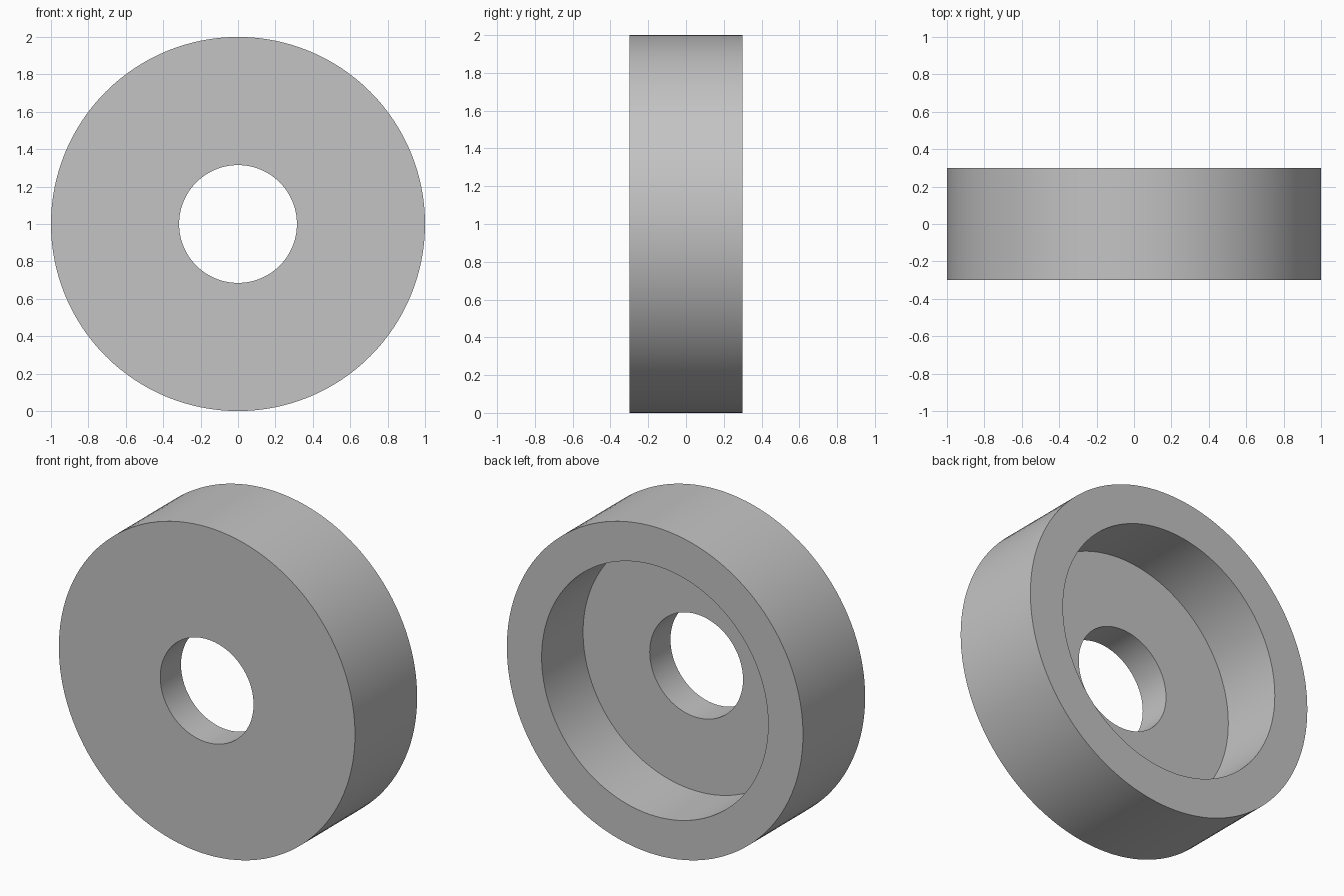
import bpy, bmesh, math
from mathutils import Matrix, Vector

if "Cube" in bpy.data.objects:
    bpy.data.objects.remove(bpy.data.objects["Cube"])

SEGMENTS = 128

# Single plain grey
grey = bpy.data.materials.new("plain_grey")
grey.diffuse_color = (0.55, 0.55, 0.55, 1)
grey.use_nodes = True
grey.node_tree.nodes["Principled BSDF"].inputs["Base Color"].default_value = grey.diffuse_color

# Closed cross-section as (radius, y): outer wall, back rim, recess, floor, bore
profile = [(1.0, -0.3), (1.0, 0.3), (0.765, 0.3),
           (0.765, -0.1), (0.315, -0.1), (0.315, -0.3)]

# Spin the cross-section around the front-to-back axis
bm = bmesh.new()
verts = [bm.verts.new((r, y, 0)) for r, y in profile]
edges = [bm.edges.new((verts[i], verts[(i + 1) % len(verts)]))
         for i in range(len(verts))]
bmesh.ops.spin(bm, geom=verts + edges, cent=(0, 0, 0), axis=(0, 1, 0),
               angle=math.tau, steps=SEGMENTS, use_merge=False)
bmesh.ops.remove_doubles(bm, verts=bm.verts[:], dist=1e-4)
bmesh.ops.recalc_face_normals(bm, faces=bm.faces[:])
bmesh.ops.translate(bm, verts=bm.verts[:], vec=(0, 0, 1))

# Recessed ring with a central bore
mesh = bpy.data.meshes.new("recessed_ring")
bm.to_mesh(mesh)
bm.free()
mesh.materials.append(grey)
ring = bpy.data.objects.new("recessed_ring", mesh)
bpy.context.collection.objects.link(ring)

# Smooth walls with crisp rims
bpy.context.view_layer.objects.active = ring
ring.select_set(True)
bpy.ops.object.shade_smooth_by_angle(angle=math.radians(30))
